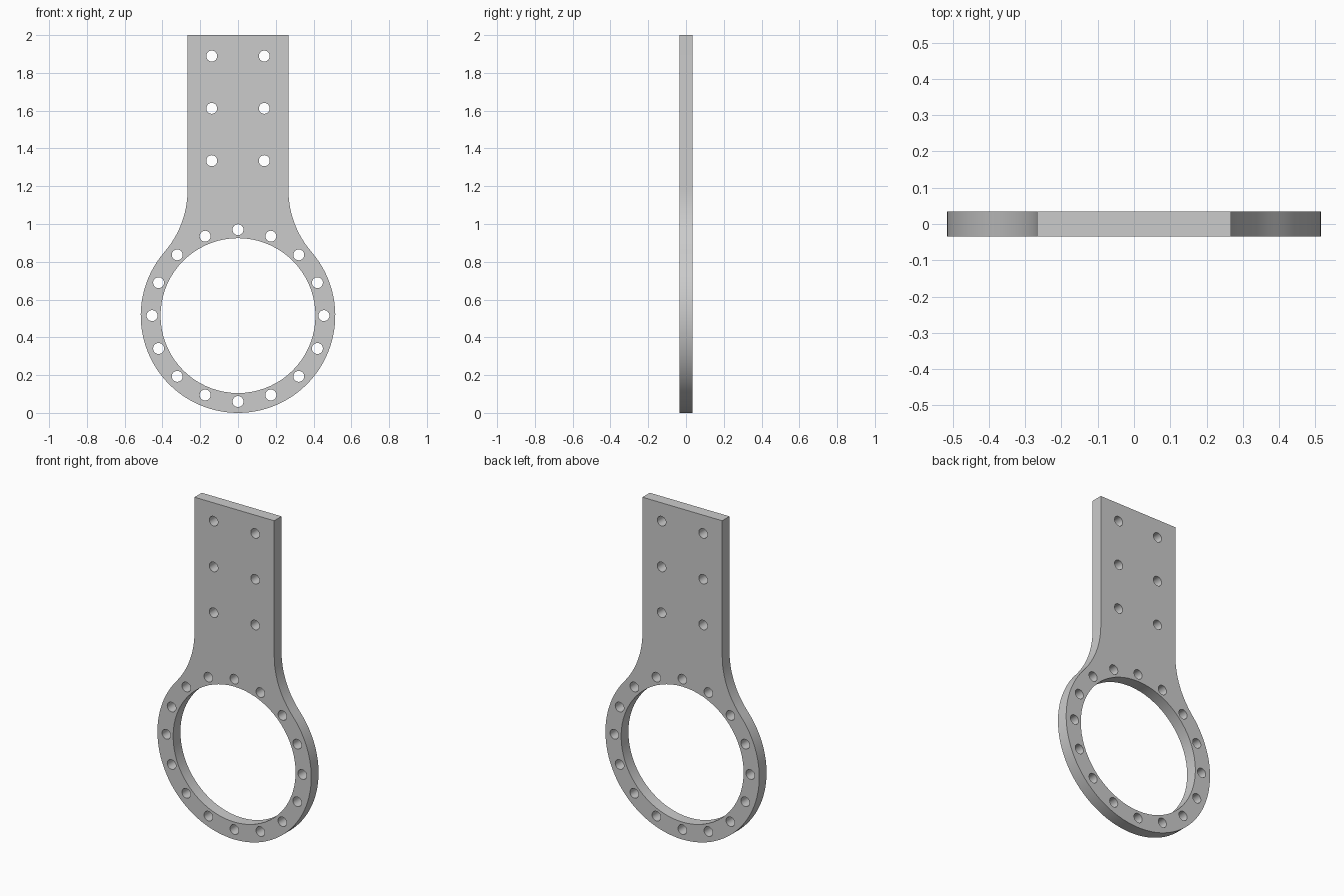
import bpy, bmesh
from math import sin, cos, pi, atan2, hypot

cube = bpy.data.objects.get("Cube")
if cube:
    bpy.data.objects.remove(cube, do_unlink=True)

RING_R, BORE_R, BOLT_R, HOLE_R = 0.515, 0.41, 0.455, 0.029
HALF_W, HALF_T, HEIGHT = 0.267, 0.035, 2.0
FILLET_R, FILLET_Z = 0.5, 1.18


def arc(cx, cz, r, start, end, n):
    return [(cx + r * cos(start + (end - start) * i / n),
             cz + r * sin(start + (end - start) * i / n)) for i in range(n + 1)]


def circle(cx, cz, r, n):
    return arc(cx, cz, r, 0, 2 * pi, n)[:-1]


# Right half of the outline: ring, blending fillet, straight strap
fx = HALF_W + FILLET_R
tangent = atan2(FILLET_Z - RING_R, fx)
half = arc(0, RING_R, RING_R, -pi / 2, tangent, 36)
half += arc(fx, FILLET_Z, FILLET_R, pi + tangent, pi, 12)[1:]
half.append((HALF_W, HEIGHT))
outline = half + [(-x, z) for x, z in reversed(half[1:])]

# Large bore, ring bolt holes and strap bolt holes
loops = [outline, circle(0, RING_R, BORE_R, 72)]
for i in range(16):
    a = i * pi / 8
    loops.append(circle(BOLT_R * cos(a), RING_R + BOLT_R * sin(a), HOLE_R, 24))
for side in (-1, 1):
    for row in range(3):
        loops.append(circle(side * 0.139, 1.335 + row * 0.277, HOLE_R, 24))

# Filled and extruded flat profile
curve = bpy.data.curves.new("mounting_plate", 'CURVE')
curve.dimensions = '2D'
curve.fill_mode = 'BOTH'
curve.extrude = HALF_T
for pts in loops:
    spline = curve.splines.new('POLY')
    spline.points.add(len(pts) - 1)
    for p, (x, z) in zip(spline.points, pts):
        p.co = (x, z, 0, 1)
    spline.use_cyclic_u = True
plate = bpy.data.objects.new("mounting_plate", curve)
bpy.context.collection.objects.link(plate)
plate.rotation_euler.x = pi / 2
bpy.ops.object.select_all(action='DESELECT')
plate.select_set(True)
bpy.context.view_layer.objects.active = plate
bpy.ops.object.convert(target='MESH')
plate = bpy.context.object
bpy.ops.object.transform_apply(location=False, rotation=True, scale=False)

# Weld caps to walls
bm = bmesh.new()
bm.from_mesh(plate.data)
bmesh.ops.remove_doubles(bm, verts=bm.verts, dist=0.0002)
bmesh.ops.recalc_face_normals(bm, faces=bm.faces)
bm.to_mesh(plate.data)
bm.free()
bpy.ops.object.shade_smooth_by_angle()

# Single grey metal
grey = bpy.data.materials.new("grey_metal")
grey.use_nodes = True
color = (0.6, 0.6, 0.6, 1)
grey.diffuse_color = color
grey.node_tree.nodes["Principled BSDF"].inputs["Base Color"].default_value = color
plate.data.materials.clear()
plate.data.materials.append(grey)
